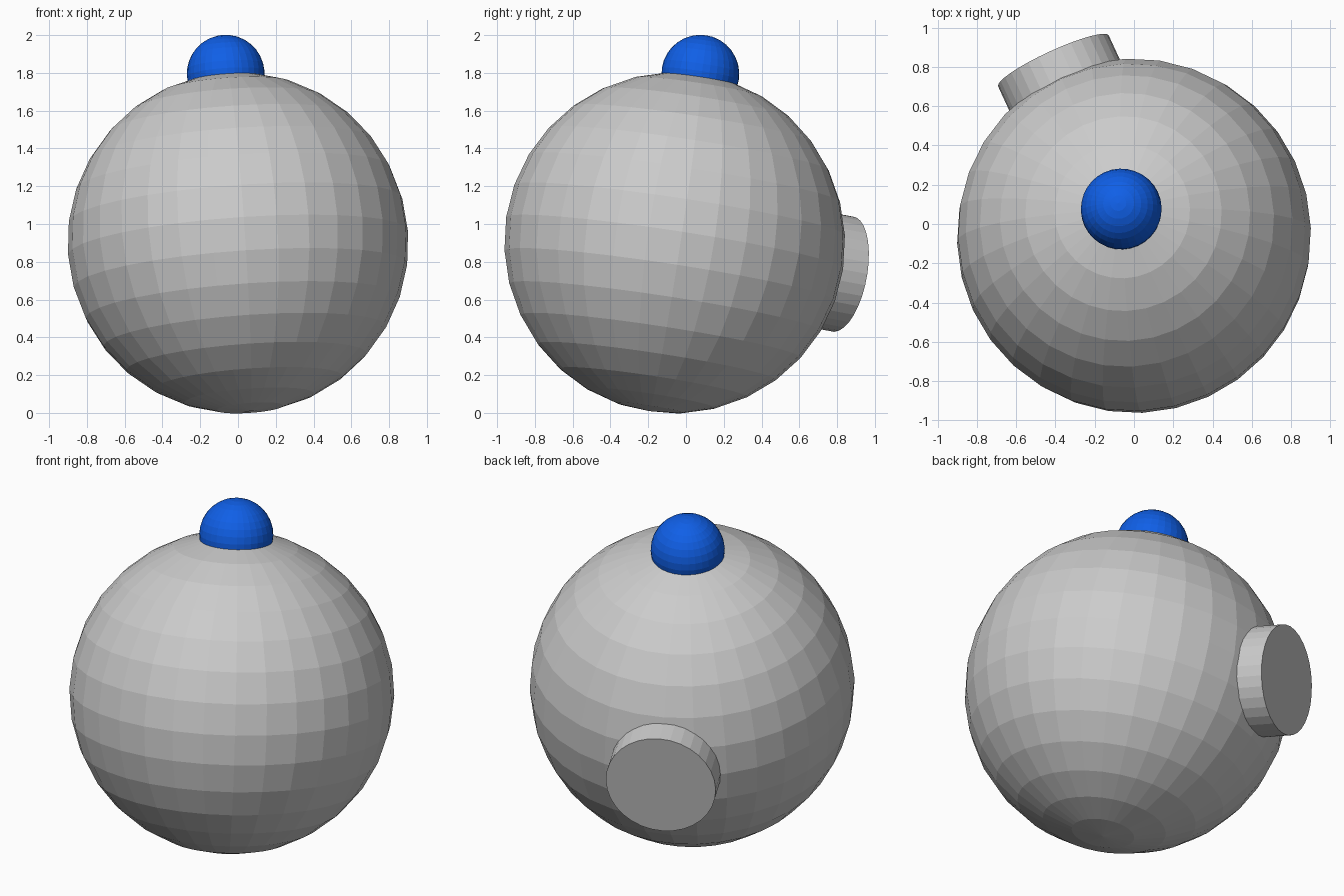
import bpy
from mathutils import Vector, Matrix

if "Cube" in bpy.data.objects:
    bpy.data.objects.remove(bpy.data.objects["Cube"])

# Tilted local frame shared by all parts
CENTRE = Vector((0, -0.06, 0.9))
back = Vector((-0.41, 0.89, -0.165)).normalized()
up = Vector((-0.07, 0.147, 0.895))
up = (up - back * up.dot(back)).normalized()
right = back.cross(up).normalized()
FRAME = Matrix.Translation(CENTRE) @ Matrix((right, back, up)).transposed().to_4x4()


def material(name, colour):
    mat = bpy.data.materials.new(name)
    mat.diffuse_color = (*colour, 1)
    mat.use_nodes = True
    mat.node_tree.nodes["Principled BSDF"].inputs["Base Color"].default_value = mat.diffuse_color
    return mat


def finish(name, mat, local):
    obj = bpy.context.object
    obj.name = name
    obj.data.materials.append(mat)
    obj.matrix_world = FRAME @ local


grey = material("light grey", (0.6, 0.6, 0.6))
blue = material("bright blue", (0.005, 0.115, 0.8))

# Main round body
bpy.ops.mesh.primitive_uv_sphere_add(segments=32, ring_count=16, radius=0.903)
finish("body", grey, Matrix.Identity(4))

# Small ball set into the top
bpy.ops.mesh.primitive_uv_sphere_add(segments=32, ring_count=16, radius=0.206)
finish("top_ball", blue, Matrix.Translation((0, 0, 0.908)))

# Short round plug on the back
INNER, OUTER = 0.75, 0.994
bpy.ops.mesh.primitive_cylinder_add(vertices=32, radius=0.31, depth=OUTER - INNER)
finish("back_plug", grey,
       Matrix.Translation((0, (INNER + OUTER) / 2, 0)) @ Matrix.Rotation(-1.5707963, 4, 'X'))
